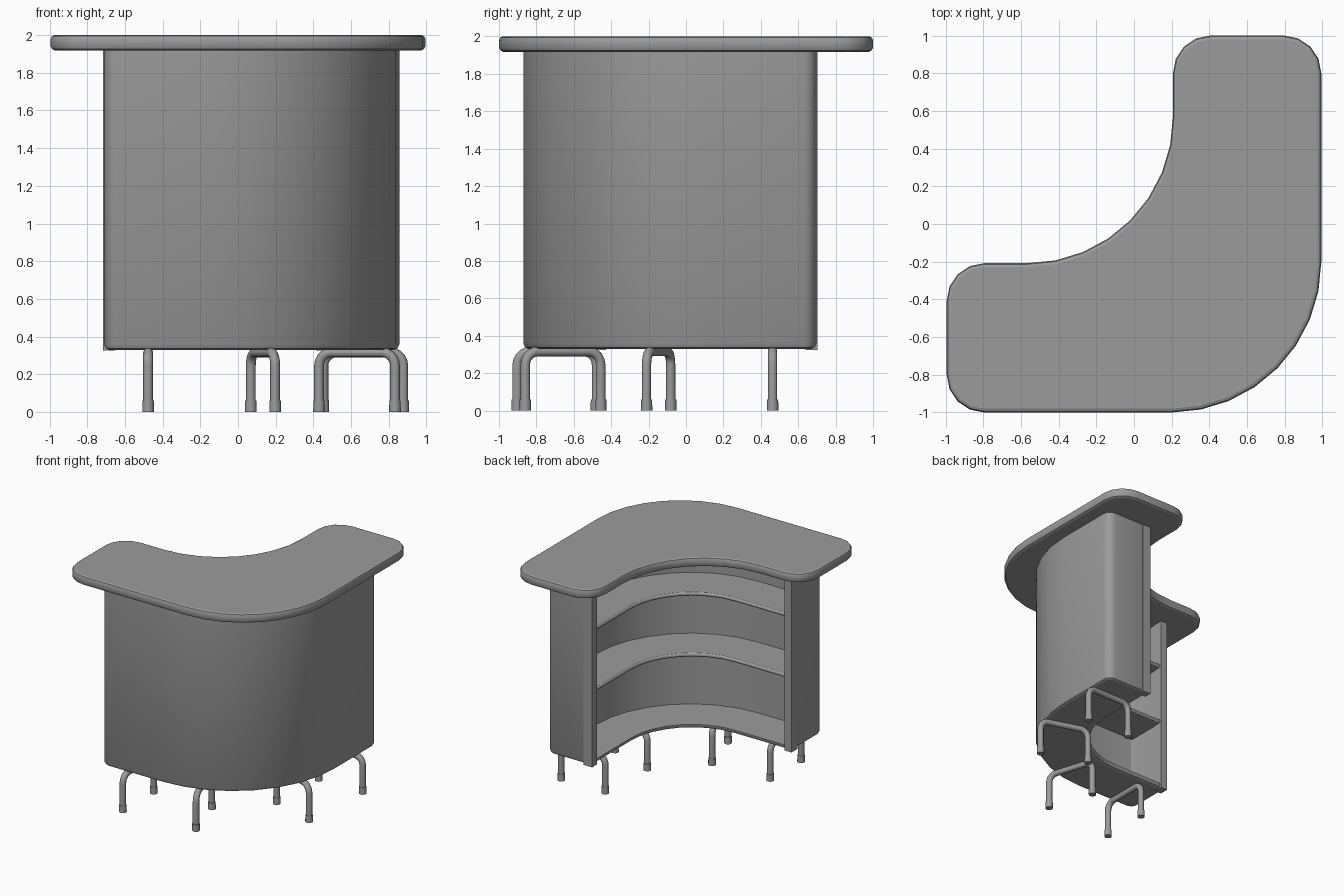
import bpy, bmesh
from math import sin, cos, radians, pi
from mathutils import Vector

if "Cube" in bpy.data.objects:
    bpy.data.objects.remove(bpy.data.objects["Cube"])

BODY_SHIFT = (-0.007, -0.007, 0)   # cabinet sits slightly off the counter centre
GREY = bpy.data.materials.new("dark_grey")
GREY.diffuse_color = (0.33, 0.33, 0.33, 1)
GREY.use_nodes = True
GREY.node_tree.nodes["Principled BSDF"].inputs["Base Color"].default_value = GREY.diffuse_color


def arc(cx, cy, r, a0, a1, n):
    return [(cx + r * cos(radians(a0 + (a1 - a0) * k / n)),
             cy + r * sin(radians(a0 + (a1 - a0) * k / n))) for k in range(n + 1)]


def outline(o, i, e, R, r, rc):
    """L-shaped plan: o outer line, i inner line, e arm end, R/r bends, rc end corners."""
    c, k, f = o - R, r - i, e - rc
    return (arc(c, -c, R, -90, 0, 8)                   # outer bend
            + arc(o - rc, f, rc, 0, 90, 4)             # back arm end
            + arc(i + rc, f, rc, 90, 180, 4)
            + arc(-k, k, r, 0, -90, 8)                 # inner bend
            + arc(-f, -i - rc, rc, 90, 180, 4)         # left arm end
            + arc(-f, -o + rc, rc, 180, 270, 4))


def finish(obj, angle=35):
    """Smooth shading with flat caps, plus the grey material."""
    bpy.ops.object.select_all(action='DESELECT')
    obj.select_set(True)
    bpy.context.view_layer.objects.active = obj
    bpy.ops.object.shade_smooth_by_angle(angle=radians(angle))
    for p in obj.data.polygons:
        if len(p.vertices) > 20:
            p.use_smooth = False
    obj.data.materials.clear()
    obj.data.materials.append(GREY)
    return obj


def add_mesh(name, bm, loc):
    bmesh.ops.recalc_face_normals(bm, faces=bm.faces)
    me = bpy.data.meshes.new(name)
    bm.to_mesh(me)
    bm.free()
    obj = bpy.data.objects.new(name, me)
    obj.location = loc
    bpy.context.collection.objects.link(obj)
    return obj


def slab(name, dims, rings, loc=(0, 0, 0)):
    """Stack inset copies of the plan: rings are (z, inset)."""
    o, i, e, R, r, rc = dims
    bm = bmesh.new()
    loops = [[bm.verts.new((x, y, z)) for x, y in
              outline(o - t, i + t, e - t, R - t, r + t, rc - t)] for z, t in rings]
    for a, b in zip(loops, loops[1:]):
        for k in range(len(a)):
            j = (k + 1) % len(a)
            bm.faces.new((a[k], a[j], b[j], b[k]))
    bm.faces.new(loops[0][::-1])
    bm.faces.new(loops[-1])
    return add_mesh(name, bm, loc)


def box(name, x0, x1, y0, y1, z0, z1):
    bm = bmesh.new()
    bmesh.ops.create_cube(bm, size=1)
    for v in bm.verts:
        v.co = ((x0 + x1) / 2 + v.co.x * (x1 - x0),
                (y0 + y1) / 2 + v.co.y * (y1 - y0),
                (z0 + z1) / 2 + v.co.z * (z1 - z0))
    return finish(add_mesh(name, bm, BODY_SHIFT))


def leg_frame(name, p, q, top=0.316, bend=0.07):
    """Upside-down U tube between floor points p and q, with feet."""
    p, q = Vector((*p, 0)), Vector((*q, 0))
    d, up = (q - p).normalized(), Vector((0, 0, 1))

    def half(base, s):
        pts = [base + up * 0.02]
        for k in range(6):
            a = pi / 2 * k / 5
            pts.append(base + d * s * bend * (1 - cos(a)) + up * (top - bend + bend * sin(a)))
        return pts
    path = half(p, 1) + half(q, -1)[::-1]
    cu = bpy.data.curves.new(name, 'CURVE')
    cu.dimensions = '3D'
    cu.bevel_depth, cu.bevel_resolution, cu.use_fill_caps = 0.026, 3, True
    sp = cu.splines.new('POLY')
    sp.points.add(len(path) - 1)
    for pt, co in zip(sp.points, path):
        pt.co = (*co, 1)
    tube = bpy.data.objects.new(name, cu)
    tube.location = BODY_SHIFT
    bpy.context.collection.objects.link(tube)
    bpy.ops.object.select_all(action='DESELECT')
    tube.select_set(True)
    bpy.context.view_layer.objects.active = tube
    bpy.ops.object.convert(target='MESH')
    finish(bpy.context.object, 50)
    for k, foot in enumerate((p, q)):
        bm = bmesh.new()
        bmesh.ops.create_cone(bm, cap_ends=True, segments=12, radius1=0.031, radius2=0.03, depth=0.06)
        finish(add_mesh(f"{name}_foot_{k}", bm, foot + up * 0.03 + Vector(BODY_SHIFT)))


# Counter top with rounded rim, very slightly narrower in x
top = slab("counter_top", (1, 0.208, 1, 0.8, 0.778, 0.2),
           [(1.917, 0.025), (1.925, 0.008), (1.94, 0), (1.98, 0), (1.994, 0.006), (2, 0.02)])
top.scale.x = 0.994
finish(top)

# Cabinet shell: rounded-bottom body hollowed from the inner side
body = slab("cabinet_shell", (0.863, 0.43, 0.704, 0.98, 0.58, 0.07),
            [(0.33, 0.028), (0.338, 0.01), (0.358, 0), (1.925, 0)], BODY_SHIFT)
cut = slab("cavity_cutter", (0.80, 0.30, 0.65, 0.917, 0.45, 0.01), [(0.368, 0), (2.2, 0)], BODY_SHIFT)
mod = body.modifiers.new("cavity", 'BOOLEAN')
mod.operation, mod.solver, mod.object = 'DIFFERENCE', 'EXACT', cut
bpy.context.view_layer.objects.active = body
bpy.ops.object.modifier_apply(modifier=mod.name)
bpy.data.objects.remove(cut)
finish(body)

# Shelves with rounded front edges
for n, z in enumerate((0.95, 1.48)):
    finish(slab(f"shelf_{n}", (0.83, 0.435, 0.68, 0.947, 0.585, 0.02),
                [(z, 0.014), (z + 0.006, 0.004), (z + 0.017, 0), (z + 0.028, 0.004), (z + 0.034, 0.014)],
                BODY_SHIFT), 62)

# Trim posts on the inner edges of the end panels
box("trim_post_left", -0.71, -0.645, -0.5, -0.42, 0.325, 1.93)
box("trim_post_back", 0.42, 0.5, 0.645, 0.71, 0.325, 1.93)

# Leg frames, mirrored across the counter's diagonal
for n, (p, q) in enumerate([((0.46, 0.47), (0.884, 0.47)), ((0.437, -0.075), (0.84, -0.204))]):
    leg_frame(f"leg_frame_back_{n}", p, q)
    leg_frame(f"leg_frame_left_{n}", (-p[1], -p[0] - 0.012), (-q[1], -q[0] - 0.012))
